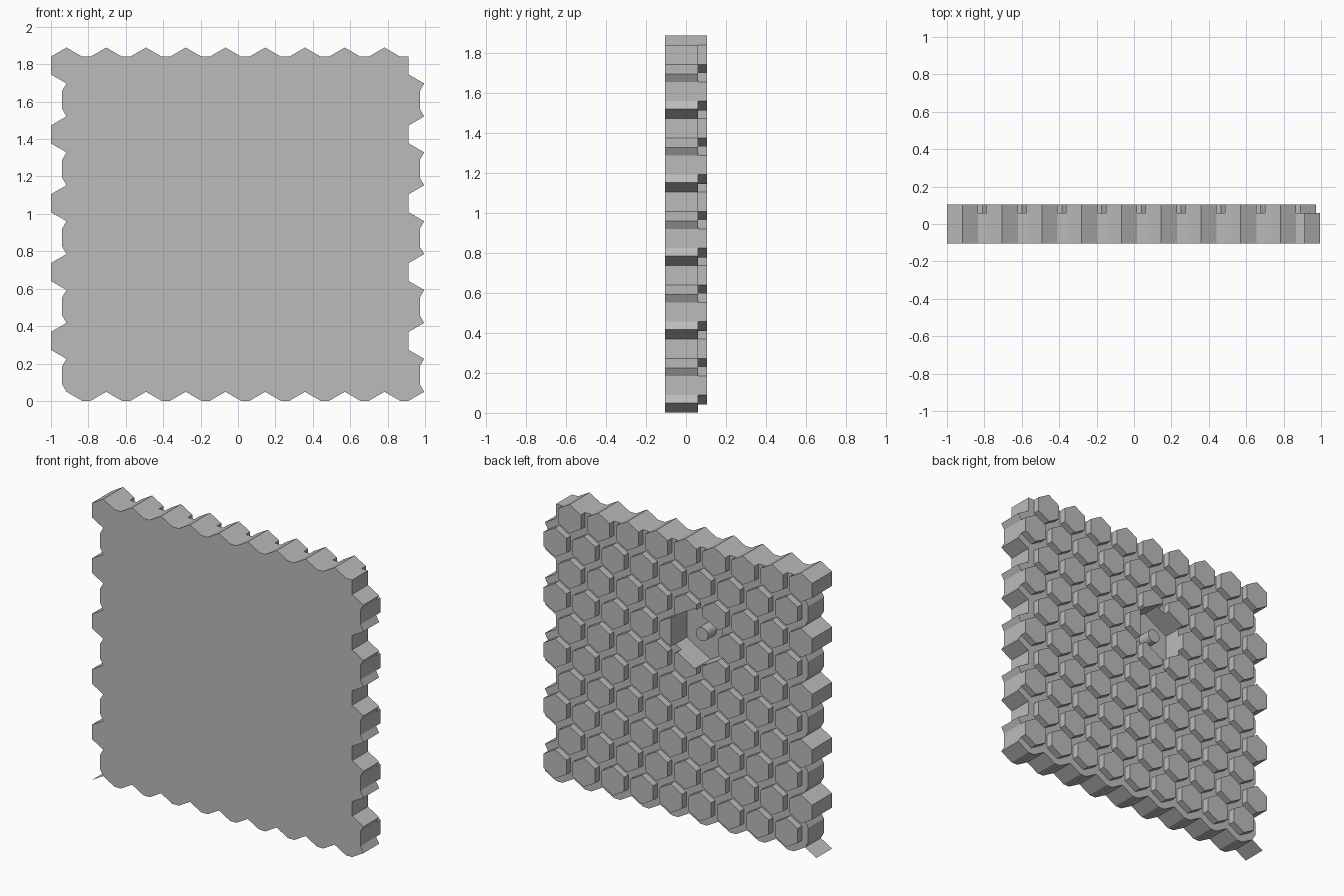
import bpy, bmesh, math

if "Cube" in bpy.data.objects:
    bpy.data.objects.remove(bpy.data.objects["Cube"], do_unlink=True)

PITCH = 0.2125                       # spacing of the hexagons
ROW = PITCH * math.sqrt(3) / 2
R = 0.096                            # hexagon corner radius
H = R * math.sqrt(3) / 2             # half width across flats
COLS, ROWS = 9, 10
X0, Z0 = -0.917, 0.137
FRONT, MID, BACK = -0.105, 0.06, 0.105
HOLE_X, HOLE_Z = -0.138, 1.245

grey = bpy.data.materials.new("plain grey")
grey.use_nodes = True
grey.diffuse_color = (0.5, 0.5, 0.5, 1)
grey.node_tree.nodes["Principled BSDF"].inputs["Base Color"].default_value = (0.5, 0.5, 0.5, 1)


def ngon(x, z, radius, sides=6):
    return [(x + radius * math.sin(i * math.tau / sides),
             z + radius * math.cos(i * math.tau / sides)) for i in range(sides)]


def prisms(name, outlines, y0, y1):
    """Extrude each x-z outline from y0 to y1 into one object."""
    bm = bmesh.new()
    for pts in outlines:
        face = bm.faces.new([bm.verts.new((x, y0, z)) for x, z in pts])
        new = bmesh.ops.extrude_face_region(bm, geom=[face])["geom"]
        verts = [v for v in new if isinstance(v, bmesh.types.BMVert)]
        bmesh.ops.translate(bm, verts=verts, vec=(0, y1 - y0, 0))
    bmesh.ops.recalc_face_normals(bm, faces=bm.faces)
    return finish(name, bm)


def finish(name, bm):
    mesh = bpy.data.meshes.new(name)
    bm.to_mesh(mesh)
    bm.free()
    mesh.materials.append(grey)
    obj = bpy.data.objects.new(name, mesh)
    bpy.context.collection.objects.link(obj)
    return obj


# Interlocking edge profiles: opposite edges are shifted copies
left = [(X0, Z0 - ROW + R)]
for r in range(0, ROWS, 2):
    ze, zo = Z0 + r * ROW, Z0 + (r + 1) * ROW
    inner = X0 - PITCH / 2 + H
    left += [(inner, ze - R / 2), (inner, ze + R / 2), (X0, zo - R),
             (X0 - H, zo - R / 2), (X0 - H, zo + R / 2), (X0, zo + R)]
top = []
z_top = Z0 + (ROWS - 1) * ROW
for k in range(COLS):
    x = X0 + k * PITCH
    top += [(x, z_top + R), (x + H, z_top + R / 2), (x + PITCH - H, z_top + R / 2)]
right = [(x + COLS * PITCH, z) for x, z in reversed(left[:-2])]
bottom = [(x, z - ROWS * ROW) for x, z in reversed(top[1:])]

slab = prisms("slab", [left[:-1] + top + right + bottom], FRONT, MID)

# Raised hexagons on the back, leaving out the one over the pocket
cells = []
for r in range(ROWS):
    for k in range(COLS):
        x = X0 + k * PITCH + (PITCH / 2 if r % 2 == 0 else 0)
        z = Z0 + r * ROW
        if math.hypot(x - HOLE_X, z - HOLE_Z) > 0.1:
            cells.append(ngon(x, z, R))
raised = prisms("raised_hexagons", cells, MID, BACK)

# Hexagonal pocket
cutter = prisms("pocket_cutter", [ngon(HOLE_X, HOLE_Z, 0.2)], -0.06, 0.2)
cutter.hide_render = True
for obj in (slab, raised):
    mod = obj.modifiers.new("pocket", "BOOLEAN")
    mod.operation = "DIFFERENCE"
    mod.solver = "EXACT"
    mod.object = cutter
    bpy.context.view_layer.objects.active = obj
    bpy.ops.object.modifier_apply(modifier=mod.name)
bpy.data.objects.remove(cutter, do_unlink=True)

# Round peg standing in the pocket
prisms("pocket_peg", [ngon(HOLE_X, HOLE_Z, 0.045, 24)], -0.07, 0.03)

# Thin corner flap at the lower right
bm = bmesh.new()
z = Z0 - ROW
bm.faces.new([bm.verts.new(p) for p in (
    (X0, FRONT, z + R), (X0 - H, FRONT, z + R / 2),
    (X0 - H, MID, z + R / 2), (X0, MID, z + R))])
finish("corner_flap", bm)
